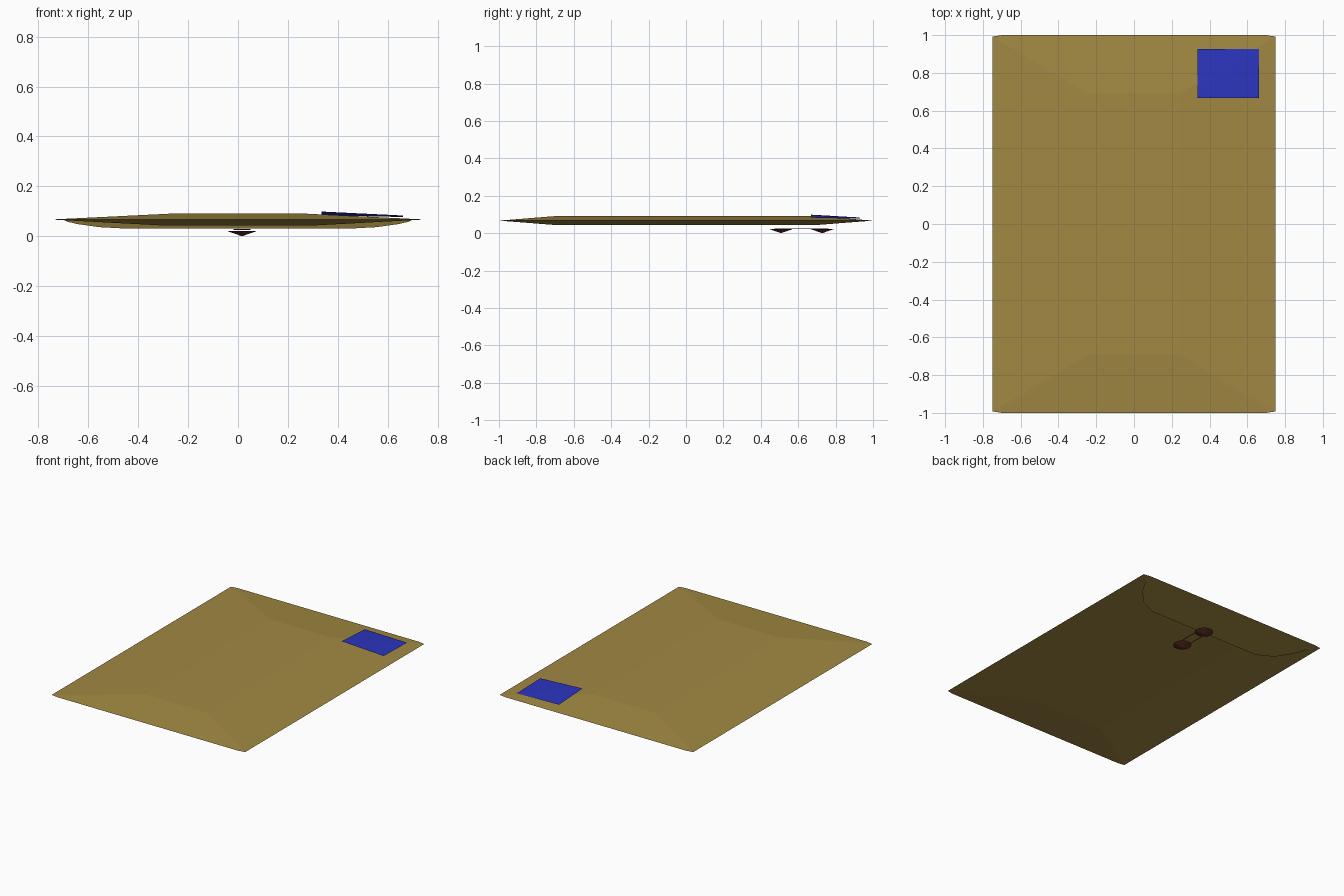
import bpy, bmesh
from math import pi, cos, sin

if "Cube" in bpy.data.objects:
    bpy.data.objects.remove(bpy.data.objects["Cube"])


def material(name, rgb):
    m = bpy.data.materials.new(name)
    m.diffuse_color = (*rgb, 1)
    m.use_nodes = True
    m.node_tree.nodes["Principled BSDF"].inputs["Base Color"].default_value = m.diffuse_color
    return m


def make(name, bm, mat, fix_normals=False):
    if fix_normals:
        bmesh.ops.recalc_face_normals(bm, faces=bm.faces)
    me = bpy.data.meshes.new(name)
    bm.to_mesh(me)
    bm.free()
    me.materials.append(mat)
    ob = bpy.data.objects.new(name, me)
    bpy.context.collection.objects.link(ob)
    return ob


paper = material("manila_paper", (0.36, 0.25, 0.055))
blue = material("stamp_blue", (0.025, 0.035, 0.52))
brown = material("button_brown", (0.12, 0.03, 0.018))

# padded envelope: chamfered rim pinched between two flat plateaus
bm = bmesh.new()
quads = [(1, 1), (-1, 1), (-1, -1), (1, -1)]
rim = []
for i, (sx, sy) in enumerate(quads):
    pair = [(0.75, 0.992), (0.70, 1.0)]
    if i % 2:
        pair.reverse()
    rim.append([bm.verts.new((sx * x, sy * y, 0.067)) for x, y in pair])
for z in (0.092, 0.043):
    px = 0.24 if z > 0.067 else 0.3
    flat = [bm.verts.new((sx * px, sy * 0.69, z)) for sx, sy in quads]
    bm.faces.new(flat)
    for i in range(4):
        j = (i + 1) % 4
        bm.faces.new((rim[i][0], rim[i][1], flat[i]))
        bm.faces.new((rim[i][1], rim[j][0], flat[j], flat[i]))
make("envelope_body", bm, paper, True)

# closing flap on the underside, sloping from the far edge
bm = bmesh.new()
half = [(0.70, 0.998), (0.685, 0.93), (0.643, 0.852), (0.556, 0.755), (0.44, 0.705)]
outline = half + [(-x, y) for x, y in reversed(half)]
bm.faces.new([bm.verts.new((x, y, 0.067 - (0.998 - y) * 0.126)) for x, y in outline])
flap = make("closing_flap", bm, paper)
if flap.data.polygons[0].normal.z > 0:
    flap.data.flip_normals()

# stamp, folded along its diagonal
bm = bmesh.new()
a, b, c, d = [bm.verts.new(p) for p in (
    (0.335, 0.668, 0.099), (0.662, 0.668, 0.083),
    (0.662, 0.927, 0.077), (0.335, 0.927, 0.084))]
bm.faces.new((a, b, c))
bm.faces.new((a, c, d))
make("stamp", bm, blue)

# two shallow cone buttons, pointing down
for name, y in (("flap_button", 0.728), ("body_button", 0.508)):
    bm = bmesh.new()
    top = [bm.verts.new((0.016 + 0.06 * cos(i * pi / 8), y + 0.06 * sin(i * pi / 8), 0.021))
           for i in range(16)]
    tip = bm.verts.new((0.016, y, 0))
    bm.faces.new(top)
    for i in range(16):
        bm.faces.new((top[i], tip, top[(i + 1) % 16]))
    make(name, bm, brown, True)

# string looped round both buttons
cu = bpy.data.curves.new("closing_string", 'CURVE')
cu.dimensions = '3D'
cu.bevel_depth = 0.002
cu.bevel_resolution = 0
sp = cu.splines.new('POLY')
pts = [(0.016 + 0.033 * cos(t * pi / 6), (0.728 if t <= 6 else 0.508) + 0.033 * sin(t * pi / 6))
       for t in (0, 1, 2, 3, 4, 5, 6, 6.001, 7, 8, 9, 10, 11, 12)]
sp.points.add(len(pts) - 1)
for p, (x, y) in zip(sp.points, pts):
    p.co = (x, y, 0.0265, 1)
sp.use_cyclic_u = True
cu.materials.append(brown)
bpy.context.collection.objects.link(bpy.data.objects.new("closing_string", cu))
